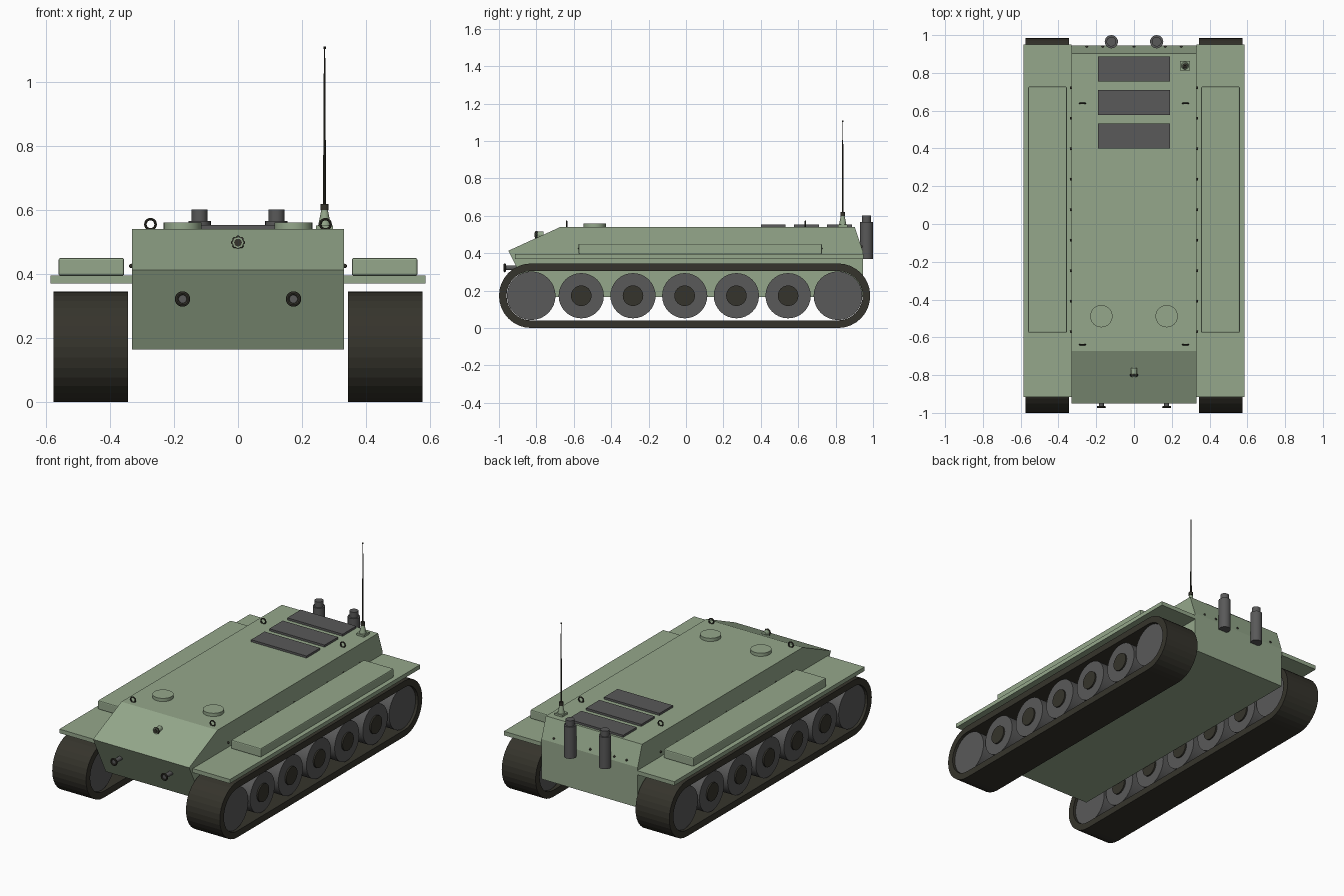
import bpy, bmesh, math
from mathutils import Matrix, Vector

if "Cube" in bpy.data.objects:
    bpy.data.objects.remove(bpy.data.objects["Cube"])


def material(name, rgb):
    m = bpy.data.materials.new(name)
    m.use_nodes = True
    m.diffuse_color = (*rgb, 1)
    m.node_tree.nodes["Principled BSDF"].inputs["Base Color"].default_value = (*rgb, 1)
    return m


green = material("sage_green", (0.30, 0.39, 0.26))
grey = material("steel_grey", (0.1, 0.1, 0.1))
dark = material("olive_black", (0.036, 0.034, 0.025))

AXES = {"X": Matrix.Rotation(math.pi / 2, 4, "Y"),
        "Y": Matrix.Rotation(math.pi / 2, 4, "X"),
        "Z": Matrix.Identity(4)}


def finish(name, bm, mat, smooth=False):
    bmesh.ops.recalc_face_normals(bm, faces=bm.faces)
    mesh = bpy.data.meshes.new(name)
    bm.to_mesh(mesh)
    bm.free()
    mesh.materials.append(mat)
    ob = bpy.data.objects.new(name, mesh)
    bpy.context.collection.objects.link(ob)
    if smooth:
        bpy.context.view_layer.objects.active = ob
        bpy.ops.object.select_all(action="DESELECT")
        ob.select_set(True)
        bpy.ops.object.shade_smooth_by_angle(angle=math.radians(35))
    return ob


def box(name, lo, hi, mat, bevel=0):
    lo, hi = Vector(lo), Vector(hi)
    bm = bmesh.new()
    bmesh.ops.create_cube(bm, size=1, matrix=Matrix.Translation((lo + hi) / 2)
                          @ Matrix.Diagonal((*(hi - lo), 1)))
    if bevel:
        bmesh.ops.bevel(bm, geom=bm.edges[:], offset=bevel, segments=2,
                        affect="EDGES", profile=0.5)
    return finish(name, bm, mat)


def cylinder(name, centre, r, length, mat, axis="Z", top=None, sides=24):
    bm = bmesh.new()
    bmesh.ops.create_cone(bm, cap_ends=True, segments=sides, radius1=r,
                          radius2=r if top is None else top, depth=length,
                          matrix=Matrix.Translation(centre) @ AXES[axis])
    return finish(name, bm, mat, True)


def ring(name, centre, major, minor, mat):
    # torus standing upright, facing front and back
    bm = bmesh.new()
    n, k = 20, 8
    rows = []
    for i in range(n):
        a = math.tau * i / n
        out = Vector((math.cos(a), 0, math.sin(a)))
        rows.append([bm.verts.new(Vector(centre) + out * (major + minor * math.cos(b))
                                  + Vector((0, minor * math.sin(b), 0)))
                     for b in (math.tau * j / k for j in range(k))])
    for i in range(n):
        p, q = rows[i], rows[(i + 1) % n]
        for j in range(k):
            bm.faces.new((p[j], q[j], q[(j + 1) % k], p[(j + 1) % k]))
    return finish(name, bm, mat, True)


def bolt(name, centre):
    bm = bmesh.new()
    bmesh.ops.create_uvsphere(bm, u_segments=8, v_segments=6, radius=0.007,
                              matrix=Matrix.Translation(centre))
    return finish(name, bm, dark, True)


# Hull from a side profile
bm = bmesh.new()
profile = [(-0.825, 0.165), (-0.95, 0.413), (-0.672, 0.54),
           (0.902, 0.54), (0.945, 0.413), (0.945, 0.165)]
face = bm.faces.new([bm.verts.new((-0.33, y, z)) for y, z in profile])
new = bmesh.ops.extrude_face_region(bm, geom=[face])["geom"]
bmesh.ops.translate(bm, vec=(0.66, 0, 0),
                    verts=[v for v in new if isinstance(v, bmesh.types.BMVert)])
finish("hull", bm, green)

# Running gear
AXLE, FRONT, REAR = 0.1725, -0.8275, 0.8125


def loop_points(r, n=16):
    pts = []
    for i in range(2 * n + 2):
        back = i > n
        a = math.pi / 2 + math.pi * (i - back) / n
        pts.append(((REAR if back else FRONT) + r * math.cos(a), AXLE + r * math.sin(a)))
    return pts


def track(name, x0, x1):
    bm = bmesh.new()
    loops = [[bm.verts.new((x, y, z)) for y, z in loop_points(r)]
             for x, r in ((x0, 0.1725), (x1, 0.1725), (x1, 0.132), (x0, 0.132))]
    n = len(loops[0])
    for k in range(4):
        p, q = loops[k], loops[(k + 1) % 4]
        for i in range(n):
            j = (i + 1) % n
            bm.faces.new((p[i], p[j], q[j], q[i]))
    finish(name, bm, dark)


for s, side in ((1, "left"), (-1, "right")):
    x0, x1 = sorted((s * 0.343, s * 0.575))
    track(side + "_track", x0, x1)
    mid = s * 0.459
    for end, y in (("front", FRONT), ("rear", REAR)):
        cylinder(f"{side}_{end}_drive_wheel", (mid, y, AXLE), 0.13, 0.2, grey, "X", sides=32)
    for i in range(5):
        y = -0.56 + i * 0.2765
        cylinder(f"{side}_road_wheel_{i}", (mid, y, AXLE), 0.121, 0.2, grey, "X", sides=32)
        cylinder(f"{side}_wheel_hub_{i}", (mid, y, AXLE), 0.055, 0.218, dark, "X")

    # Fender and stowage box
    x0, x1 = sorted((s * 0.33, s * 0.585))
    box(side + "_fender", (x0, -0.915, 0.37), (x1, 0.95, 0.395), green)
    x0, x1 = sorted((s * 0.355, s * 0.56))
    box(side + "_stowage_box", (x0, -0.575, 0.395), (x1, 0.727, 0.45), green, 0.006)
    for i in range(9):
        bolt(f"{side}_side_bolt_{i}", (s * 0.333, -0.57 + i * 0.1615, 0.425))

    # Roof hatch and lifting rings
    cylinder(side + "_hatch", (s * 0.173, -0.488, 0.55), 0.059, 0.02, green, sides=32)
    for end, y in (("front", -0.638), ("rear", 0.638)):
        ring(f"{side}_{end}_lifting_ring", (s * 0.273, y, 0.555), 0.016, 0.004, dark)

    # Tow fitting on the lower bow
    cylinder(side + "_tow_pin", (s * 0.173, -0.92, 0.322), 0.013, 0.1, grey, "Y", sides=16)
    ring(side + "_tow_ring", (s * 0.173, -0.969, 0.322), 0.018, 0.006, dark)

    # Exhaust
    cylinder(side + "_exhaust", (s * 0.12, 0.965, 0.468), 0.035, 0.196, grey)
    cylinder(side + "_exhaust_tip", (s * 0.12, 0.965, 0.58), 0.025, 0.042, grey)

# Engine grilles
for i, y in enumerate((0.4, 0.578, 0.755)):
    box(f"engine_grille_{i}", (-0.19, y, 0.538), (0.19, y + 0.132, 0.553), grey)

# Rear bolts
for i, x in enumerate((-0.25, -0.165, 0, 0.165, 0.25)):
    bolt(f"rear_bolt_{i}", (x, 0.938, 0.435))

# Headlight with studded rim
LAMP = Vector((0, -0.785, 0.498))
box("headlight_mount", (-0.014, -0.8, 0.465), (0.014, -0.77, 0.495), green)
cylinder("headlight", LAMP, 0.017, 0.044, green, "Y", sides=16)
cylinder("headlight_lens", LAMP - Vector((0, 0.022, 0)), 0.012, 0.006, dark, "Y", sides=16)
for i in range(8):
    a = math.tau * i / 8
    bolt(f"headlight_stud_{i}", LAMP + Vector((math.cos(a), -1, math.sin(a))) * 0.015)

# Antenna
AX, AY = 0.27, 0.838
box("antenna_plate", (AX - 0.026, AY - 0.026, 0.538), (AX + 0.026, AY + 0.026, 0.552), green)
cylinder("antenna_base", (AX, AY, 0.576), 0.02, 0.05, green, top=0.01, sides=16)
cylinder("antenna_collar", (AX, AY, 0.609), 0.013, 0.02, dark, sides=16)
cylinder("antenna_rod", (AX, AY, 0.86), 0.005, 0.49, dark, top=0.002, sides=8)
cylinder("antenna_tip", (AX, AY, 1.106), 0.004, 0.008, dark, sides=8)
